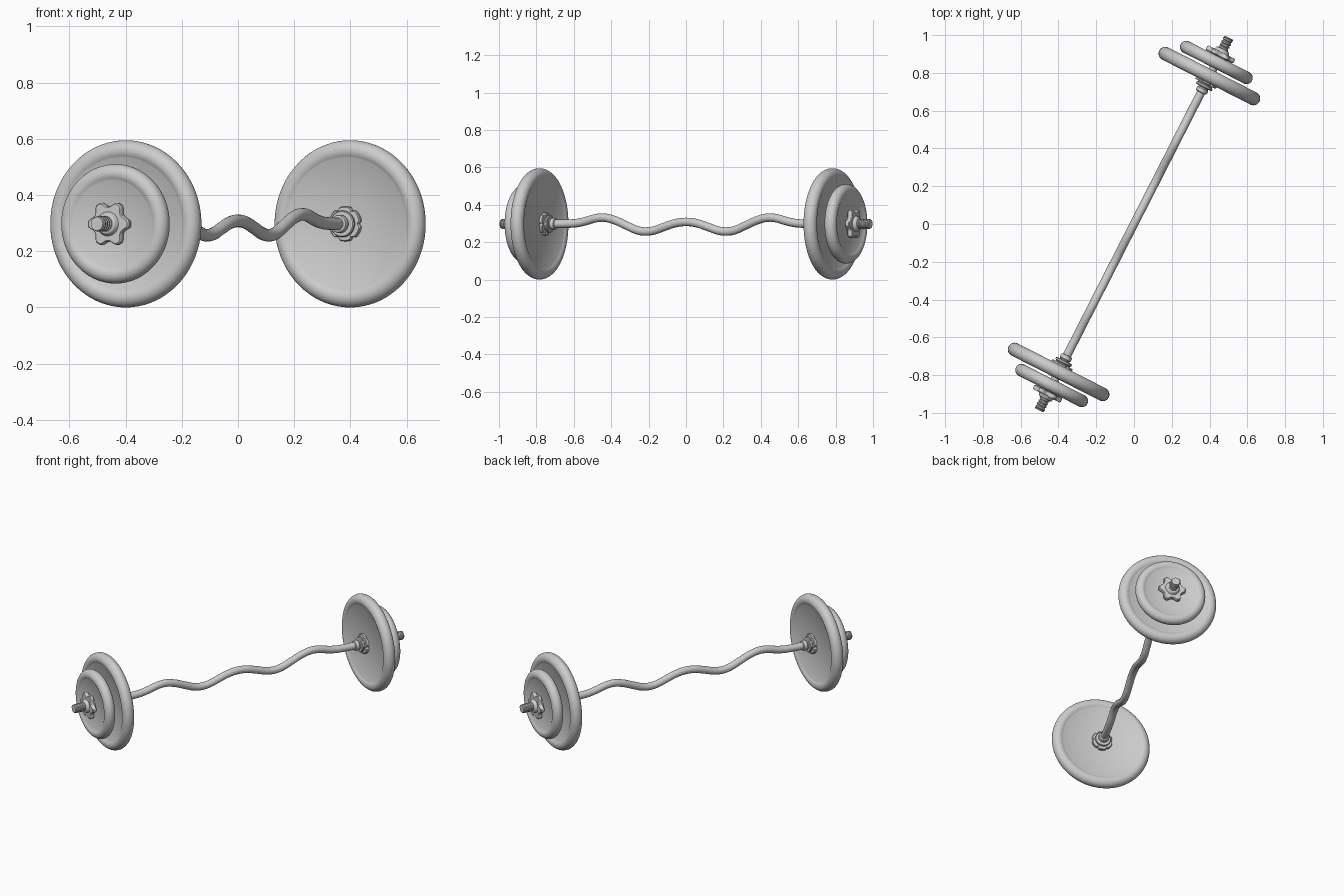
import bpy, bmesh
from math import sin, cos, pi, radians
from mathutils import Matrix, Vector

if "Cube" in bpy.data.objects:
    bpy.data.objects.remove(bpy.data.objects["Cube"])

AXLE_Z = 0.2975
# local frame: bar runs along Y, turned 27 degrees about z
FRAME = Matrix.Translation((0, 0, AXLE_Z)) @ Matrix.Rotation(radians(-27), 4, 'Z')


def side_matrix(side):
    return FRAME @ Matrix.Rotation(0 if side > 0 else pi, 4, 'Z')


def finish(name, bm, mat, angle=35):
    bmesh.ops.remove_doubles(bm, verts=bm.verts, dist=1e-5)
    bmesh.ops.recalc_face_normals(bm, faces=bm.faces)
    me = bpy.data.meshes.new(name)
    bm.to_mesh(me)
    bm.free()
    ob = bpy.data.objects.new(name, me)
    bpy.context.collection.objects.link(ob)
    ob.matrix_world = mat
    bpy.ops.object.select_all(action='DESELECT')
    ob.select_set(True)
    bpy.context.view_layer.objects.active = ob
    bpy.ops.object.shade_smooth_by_angle(angle=radians(angle))
    return ob


def lathe(name, profile, mat, n=64, shape=None):
    """Turn (radius, distance) points about Y; shape(angle) scales the radius."""
    bm = bmesh.new()
    rings = []
    for r, s in profile:
        ring = []
        for i in range(n):
            a = 2 * pi * i / n
            k = r * (shape(a) if shape else 1)
            ring.append(bm.verts.new((k * cos(a), s, k * sin(a))))
        rings.append(ring)
    for p, q in zip(rings, rings[1:]):
        for i in range(n):
            j = (i + 1) % n
            bm.faces.new((p[i], p[j], q[j], q[i]))
    bm.faces.new(rings[0])
    bm.faces.new(rings[-1])
    return finish(name, bm, mat)


def plate(name, radius, thick, web, s, mat):
    """Weight plate: fat rounded rim around a thinner flat disc."""
    h = thick / 2
    c = radius - h
    a0 = 180 - 58
    arc = [(c + h * cos(radians(a)), s + h * sin(radians(a)))
           for a in [-a0 + 2 * a0 * i / 20 for i in range(21)]]
    inner = arc[0][0] - 0.007
    prof = [(0.02, s - web), (inner, s - web)] + arc + [(inner, s + web), (0.02, s + web)]
    lathe(name, prof, mat, 80)


def star(a):
    # six blunt arms with concave gaps
    return min(1.0, 0.76 + 0.28 * (0.5 + 0.5 * cos(6 * a)) ** 1.3)


def notched(a):
    return 1 - 0.14 * max(0, cos(6 * a)) ** 4


# wavy curl bar
half = [(0.06, .302), (0.13, .282), (0.19, .263), (0.24, .257), (0.29, .263),
        (0.36, .290), (0.43, .318), (0.49, .331), (0.54, .328), (0.60, .313),
        (0.65, .303), (0.70, .299), (0.80, AXLE_Z), (1.03, AXLE_Z)]
pts = [(-y, z) for y, z in reversed(half)] + [(0, .308)] + half
cu = bpy.data.curves.new("curl_bar", 'CURVE')
cu.dimensions = '3D'
cu.bevel_depth = 0.0225
cu.bevel_resolution = 6
cu.resolution_u = 6
cu.use_fill_caps = True
sp = cu.splines.new('BEZIER')
sp.bezier_points.add(len(pts) - 1)
for bp, (y, z) in zip(sp.bezier_points, pts):
    bp.co = Vector((0, y, z - AXLE_Z))
    bp.handle_left_type = bp.handle_right_type = 'AUTO'
bar = bpy.data.objects.new("curl_bar", cu)
bpy.context.collection.objects.link(bar)
bar.matrix_world = FRAME

for side, tag in ((1, "back"), (-1, "front")):
    m = side_matrix(side)
    plate("large_plate_" + tag, 0.2975, 0.072, 0.026, 0.879, m)
    plate("small_plate_" + tag, 0.2125, 0.066, 0.024, 0.960, m)
    # inner stop: small ring, flange and notched collar
    lathe("inner_ring_" + tag, [(.022, .780), (.030, .783), (.032, .789), (.032, .803),
                                (.028, .808), (.028, .83)], m, 32)
    lathe("inner_flange_" + tag, [(.030, .811), (.044, .812), (.047, .816),
                                  (.047, .824), (.040, .828), (.040, .857)], m, 40)
    lathe("inner_collar_" + tag, [(.040, .832), (.059, .833), (.062, .837),
                                  (.062, .850), (.050, .856)], m, 72, notched)
    # outer star nut with hub
    lathe("star_nut_" + tag, [(.076, .994), (.082, .998), (.082, 1.016), (.077, 1.021)],
          m, 96, star)
    lathe("nut_hub_" + tag, [(.050, .980), (.050, .997), (.045, 1.018), (.040, 1.026),
                             (.036, 1.036), (.033, 1.038)], m, 40)
    # threaded bar end
    thread = [(.022, 1.02)]
    for i in range(4):
        s = 1.036 + i * 0.0165
        thread += [(.022, s), (.0275, s + .004), (.0275, s + .010), (.022, s + .0135)]
    thread += [(.022, 1.100), (.026, 1.102), (.024, 1.107)]
    lathe("threaded_end_" + tag, thread, m, 32)
